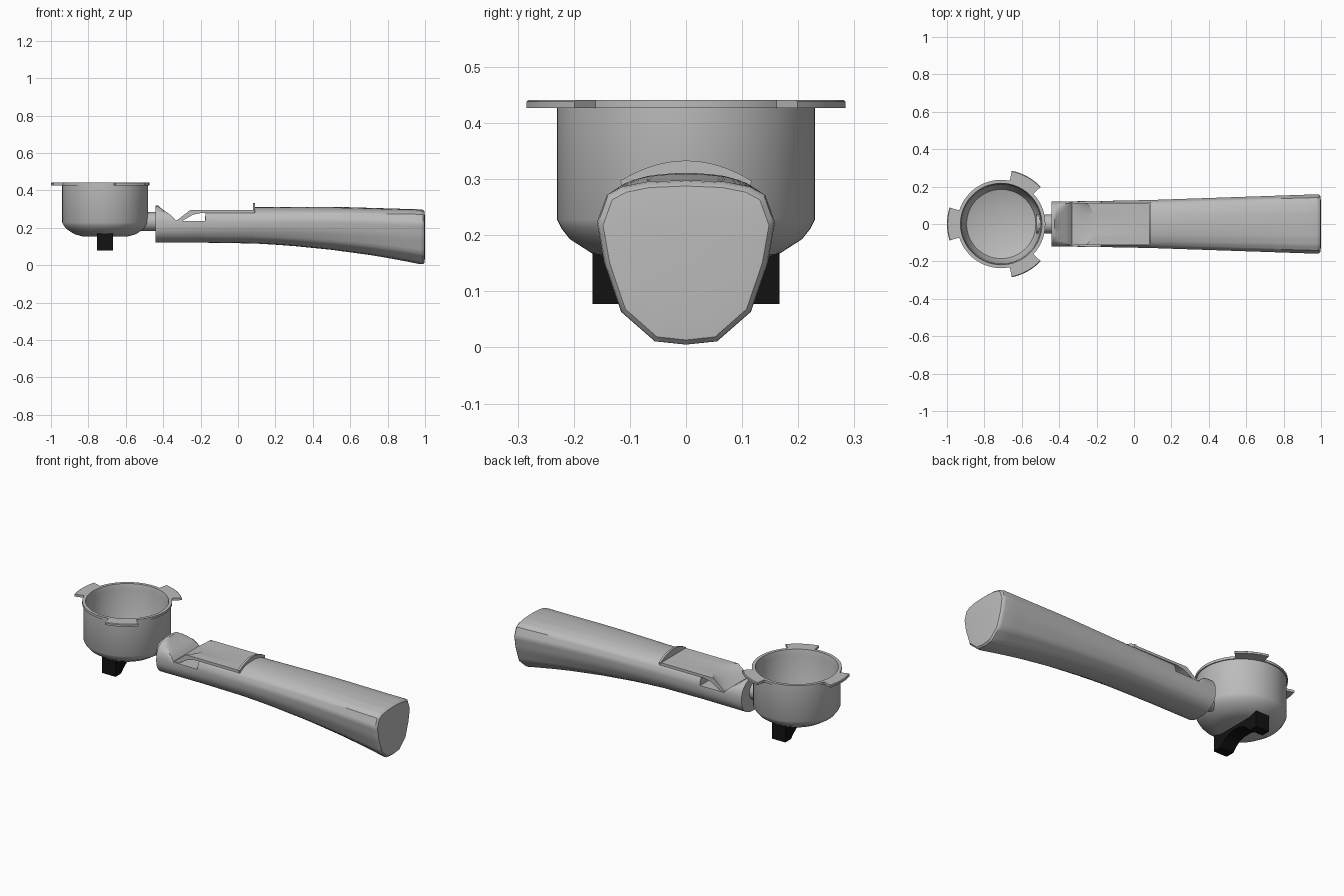
import bpy, bmesh, math
from math import sin, cos, pi, radians

if "Cube" in bpy.data.objects:
    bpy.data.objects.remove(bpy.data.objects["Cube"])

def material(name, c):
    m = bpy.data.materials.new(name)
    m.diffuse_color = (c, c, c, 1)
    m.use_nodes = True
    m.node_tree.nodes["Principled BSDF"].inputs["Base Color"].default_value = m.diffuse_color
    return m

STEEL = material("light grey", 0.5)
BLACK = material("black", 0.006)
CX = -0.71  # basket centre

def finish(name, verts, faces, mat, angle=35):
    me = bpy.data.meshes.new(name)
    me.from_pydata(verts, [], faces)
    bm = bmesh.new()
    bm.from_mesh(me)
    bmesh.ops.remove_doubles(bm, verts=bm.verts, dist=1e-5)
    bmesh.ops.recalc_face_normals(bm, faces=bm.faces)
    bm.to_mesh(me)
    bm.free()
    me.materials.append(mat)
    ob = bpy.data.objects.new(name, me)
    bpy.context.collection.objects.link(ob)
    bpy.ops.object.select_all(action='DESELECT')
    ob.select_set(True)
    bpy.context.view_layer.objects.active = ob
    bpy.ops.object.shade_smooth_by_angle(angle=radians(angle))
    return ob

def loft(name, rings, mat, angle=35, caps=True, loop=False):
    """Skin a list of equal-length closed rings."""
    n, r = len(rings[0]), len(rings)
    verts = [p for ring in rings for p in ring]
    faces = []
    for i in range(r if loop else r - 1):
        j = (i + 1) % r
        for k in range(n):
            l = (k + 1) % n
            faces.append((i * n + k, i * n + l, j * n + l, j * n + k))
    if caps and not loop:
        faces += [tuple(range(n)), tuple(range((r - 1) * n, r * n))]
    return finish(name, verts, faces, mat, angle)

def lerp_table(table, x):
    for (x0, v0), (x1, v1) in zip(table, table[1:]):
        if x <= x1:
            return v0 + (v1 - v0) * max(0, x - x0) / (x1 - x0)
    return table[-1][1]

# Basket: lathed cup, open on top
profile = [(0.0001, 0.152), (0.12, 0.153), (0.165, 0.166), (0.207, 0.193), (0.222, 0.212),
           (0.23, 0.228), (0.23, 0.427), (0.236, 0.427), (0.236, 0.441), (0.218, 0.441),
           (0.212, 0.41), (0.207, 0.25), (0.185, 0.205), (0.11, 0.18), (0.0001, 0.177)]
N = 64
loft("basket", [[(CX + r * cos(2 * pi * k / N), r * sin(2 * pi * k / N), z) for k in range(N)]
                for r, z in profile], STEEL)

# Three locking lugs around the rim
for i, mid in enumerate((180, 61, -61)):
    rings = []
    for s in range(9):
        a = radians(mid - 17.8 + 35.6 * s / 8)
        rings.append([(CX + r * cos(a), r * sin(a), z) for r, z in
                      ((0.225, 0.427), (0.29, 0.427), (0.29, 0.438), (0.286, 0.441), (0.225, 0.441))])
    loft(f"lug_{i + 1}", rings, STEEL)

# Twin spout: arched underside, extruded along x
half = [(0.167, 0.168), (0.167, 0.077), (0.115, 0.077), (0.095, 0.098), (0.065, 0.12), (0.03, 0.131)]
outline = half + [(-y, z) for y, z in reversed(half)]
loft("spout", [[(x, y, z) for y, z in outline] for x in (-0.753, -0.668)], BLACK)

# Neck between basket and handle
loft("neck", [[(x, 0.05 * cos(2 * pi * k / 24), 0.233 + 0.05 * sin(2 * pi * k / 24))
               for k in range(24)] for x in (-0.52, -0.43)], STEEL)

# Handle: rounded front section morphing into the shield-shaped end
end_half = [(0, 1), (.44, .99), (.72, .96), (.89, .91), (1, .745), (.92, .5), (.73, .2), (.35, .02), (0, 0)]
front_angles = [90, 62, 42, 28, 8, -20, -48, -70, -90]
SUB = 4
sect = []
for i in range(8):
    for s in range(SUB):
        f = s / SUB
        a = radians(front_angles[i] * (1 - f) + front_angles[i + 1] * f)
        front = (abs(cos(a)) ** 0.8, 0.5 + 0.5 * math.copysign(abs(sin(a)) ** 0.85, a))
        end = tuple(p * (1 - f) + q * f for p, q in zip(end_half[i], end_half[i + 1]))
        sect.append((front, end))
sect.append(((0, 0), (0, 0)))
top = [(-0.44, 0.318), (0.09, 0.311), (0.55, 0.311), (0.985, 0.298)]
bottom = [(-0.44, 0.12), (0, 0.12), (0.15, 0.113), (0.3, 0.102), (0.5, 0.082), (0.7, 0.055),
          (0.85, 0.03), (0.985, 0.003)]
width = [(-0.44, 0.12), (0.0, 0.126), (0.985, 0.159)]

def handle_ring(x, cap=1.0, scale=1.0, px=None):
    t = min(1, max(0, (x + 0.44) / 1.42))
    zt, zb, w = lerp_table(top, x), lerp_table(bottom, x), lerp_table(width, x)
    pts = []
    for f, e in sect:
        y = w * (f[0] * (1 - t) + e[0] * t) * scale
        v = f[1] * (1 - t) + e[1] * t
        z = zb + (zt - zb) * (0.5 + (v - 0.5) * scale)
        pts.append((y, min(z, cap)))
    X = x if px is None else px
    return [(X, y, z) for y, z in pts] + [(X, -y, z) for y, z in reversed(pts[1:-1])]

rings = [handle_ring(-0.44), handle_ring(-0.425)]
# thumb scoop and the window below the lever
rings += [handle_ring(x, c) for x, c in ((-0.415, 0.308), (-0.39, 0.288), (-0.365, 0.272),
                                         (-0.345, 0.255), (-0.33, 0.235), (-0.176, 0.235),
                                         (-0.174, 0.288), (0.088, 0.288))]
rings += [handle_ring(x) for x in (0.09, 0.2, 0.3, 0.4, 0.5, 0.6, 0.7, 0.8, 0.9, 0.975)]
rings += [handle_ring(0.985, scale=0.985, px=0.988), handle_ring(0.985, scale=0.93, px=0.997),
          handle_ring(0.985, scale=0.7, px=1.0)]
loft("handle", rings, STEEL)

# Lever plate on the handle, with a curved dish at its front
rings = []
for s in range(13):
    y = -0.113 + 0.226 * s / 12
    d = 0.055 * (y / 0.113) ** 2
    rings.append([(x, y, z) for x, z in
                  ((-0.335, 0.235), (-0.29 - d * 0.3, 0.255), (-0.245 - d * 0.6, 0.277),
                   (-0.2 - d, 0.295), (0.085, 0.295), (0.085, 0.28), (-0.19, 0.28),
                   (-0.24, 0.27), (-0.3, 0.235))])
loft("lever_plate", rings, STEEL, angle=25)

# Raised arched lip at the back of the lever plate
arc = [(0.117 * s / 8, 0.333 - 0.036 * (s / 8) ** 2) for s in range(-8, 9)]
lip = [(-0.113, 0.28)] + arc + [(0.113, 0.28)]
loft("lever_lip", [[(x, y, z) for y, z in lip] for x in (0.08, 0.092)], STEEL)
